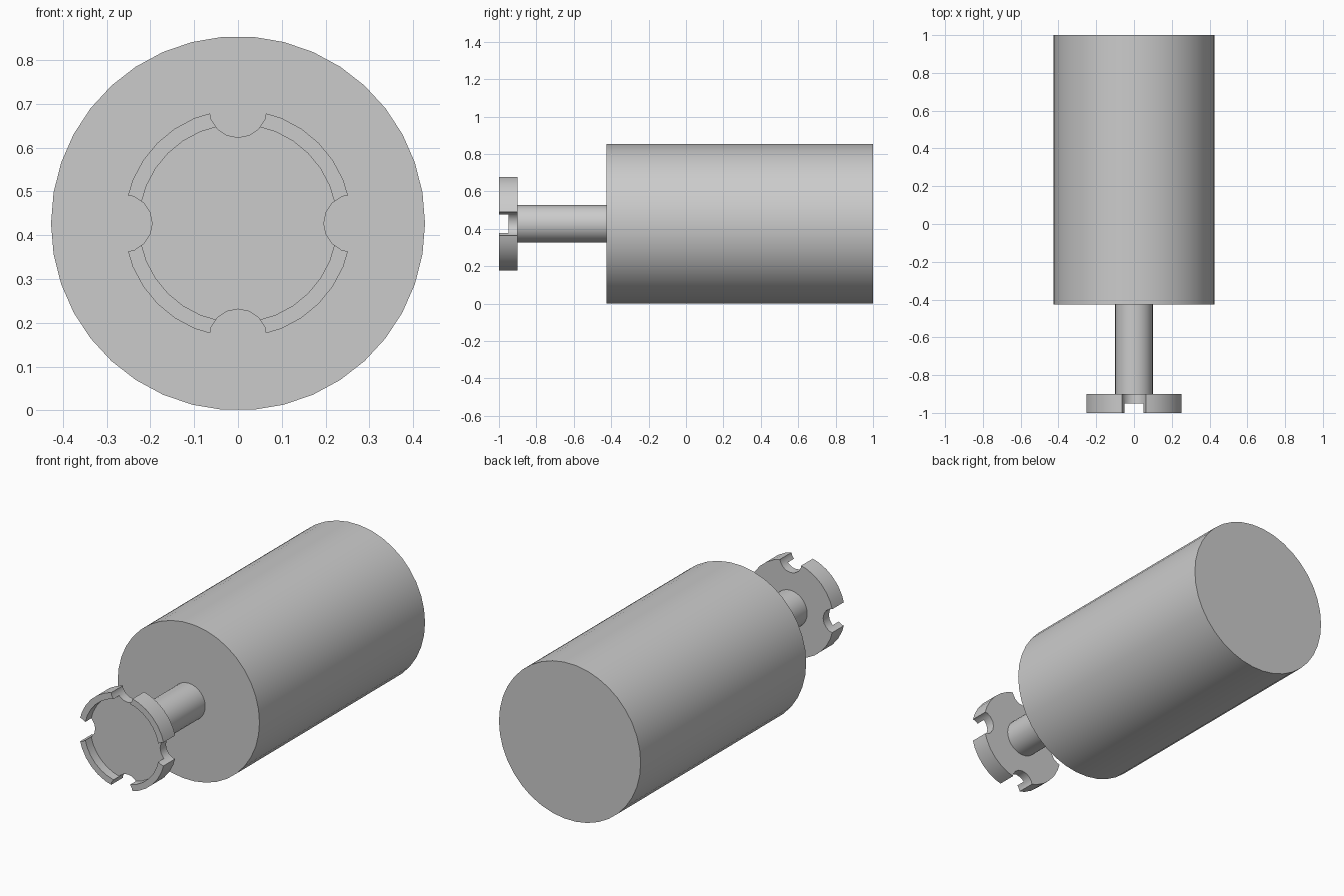
import bpy
from math import pi, sin, cos, radians

if "Cube" in bpy.data.objects:
    bpy.data.objects.remove(bpy.data.objects["Cube"])

AXIS_Z = 0.427  # height of the common axis


def rod(name, r, y0, y1, sides=32, x=0.0, z=0.0, turn=0.0):
    """Cylinder lying along y, offset (x, z) from the common axis."""
    bpy.ops.mesh.primitive_cylinder_add(
        vertices=sides, radius=r, depth=y1 - y0,
        location=(x, (y0 + y1) / 2, AXIS_Z + z), rotation=(pi / 2, turn, 0))
    ob = bpy.context.object
    ob.name = name
    bpy.ops.object.transform_apply(location=True, rotation=True, scale=True)
    return ob


def smooth(ob):
    bpy.ops.object.select_all(action='DESELECT')
    ob.select_set(True)
    bpy.context.view_layer.objects.active = ob
    bpy.ops.object.shade_smooth_by_angle(angle=radians(30))


def cut(ob, cutter):
    cutter.hide_render = True
    m = ob.modifiers.new("cut", 'BOOLEAN')
    m.operation = 'DIFFERENCE'
    m.solver = 'EXACT'
    m.object = cutter
    bpy.context.view_layer.objects.active = ob
    bpy.ops.object.modifier_apply(modifier=m.name)
    bpy.data.objects.remove(cutter, do_unlink=True)


# Main body
smooth(rod("body", 0.427, -0.425, 1.0, sides=38, turn=pi / 2))

# Shaft
smooth(rod("shaft", 0.1, -0.91, -0.42))

# Front disc with a shallow recess and four round notches in the rim
disc = rod("notched_disc", 0.26, -1.0, -0.9)
cut(disc, rod("recess_cutter", 0.226, -1.1, -0.95))
for i in range(4):
    a = i * pi / 2
    cut(disc, rod("notch_cutter", 0.066, -1.1, -0.8, sides=16,
                  x=0.262 * cos(a), z=0.262 * sin(a)))
smooth(disc)
